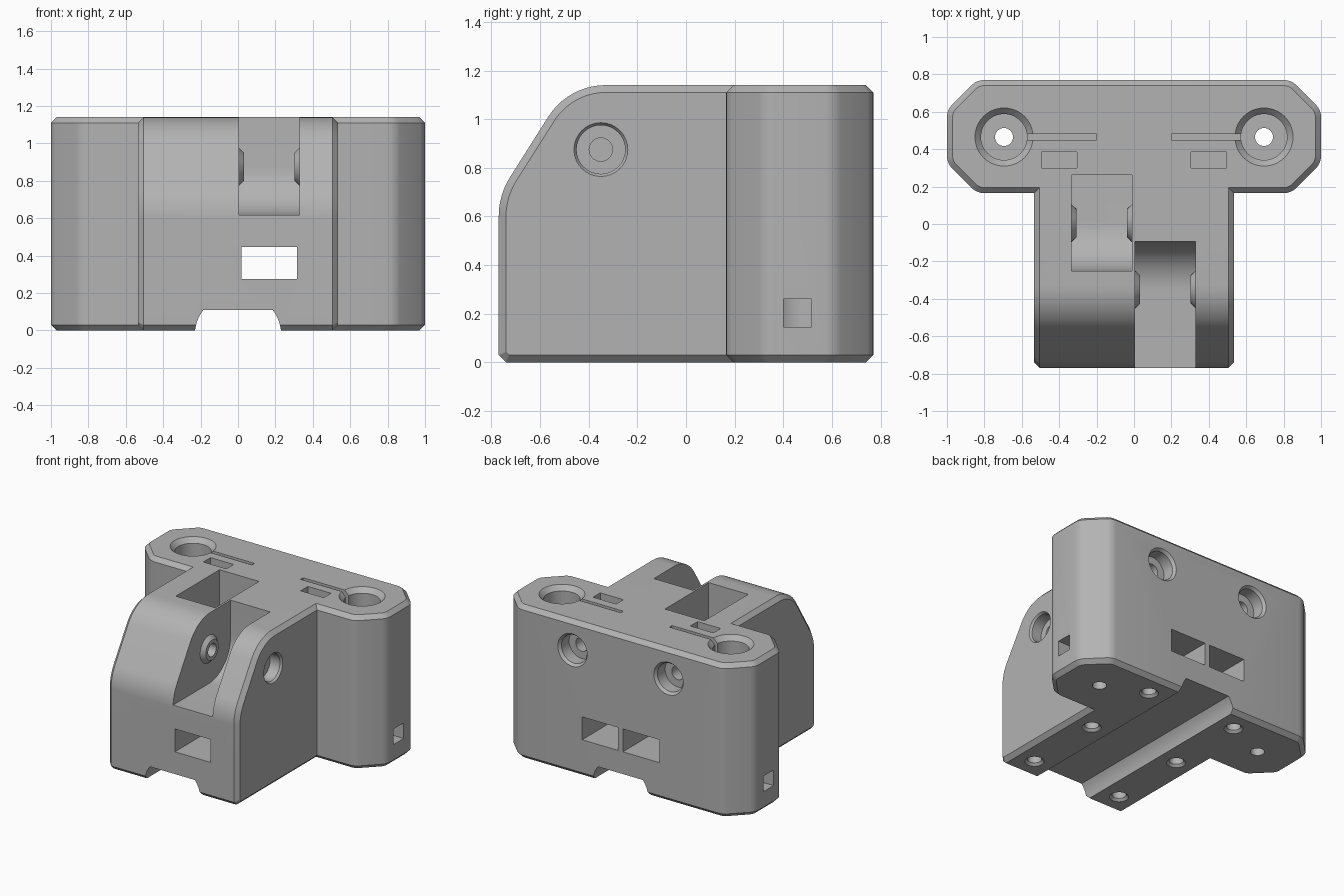
import bpy, bmesh, math
from mathutils import Matrix

cube = bpy.data.objects.get("Cube")
if cube:
    bpy.data.objects.remove(cube, do_unlink=True)

grey = bpy.data.materials.new("mid_grey")
grey.use_nodes = True
grey.diffuse_color = (0.45, 0.45, 0.45, 1)
grey.node_tree.nodes["Principled BSDF"].inputs["Base Color"].default_value = grey.diffuse_color

TOP = 1.14
EDGE = 0.03


def finish(bm, name):
    bmesh.ops.recalc_face_normals(bm, faces=bm.faces[:])
    mesh = bpy.data.meshes.new(name)
    bm.to_mesh(mesh)
    bm.free()
    mesh.materials.append(grey)
    obj = bpy.data.objects.new(name, mesh)
    bpy.context.collection.objects.link(obj)
    return obj


def prism(name, points, axis, lo, hi, chamfer=0, rounding=0):
    """Extrude a 2D outline along an axis, with optional edge treatment."""
    place = {"X": lambda a, b: (lo, a, b),
             "Y": lambda a, b: (a, lo, b),
             "Z": lambda a, b: (a, b, lo)}[axis]
    index = "XYZ".index(axis)
    bm = bmesh.new()
    face = bm.faces.new([bm.verts.new(place(a, b)) for a, b in points])
    ext = bmesh.ops.extrude_face_region(bm, geom=[face])
    for v in ext["geom"]:
        if isinstance(v, bmesh.types.BMVert):
            v.co[index] = hi
    bmesh.ops.recalc_face_normals(bm, faces=bm.faces[:])

    def is_side(e):
        return abs(e.verts[0].co[index] - e.verts[1].co[index]) > 0.001
    if rounding:
        bmesh.ops.bevel(bm, geom=[e for e in bm.edges if is_side(e)], offset=rounding,
                        segments=4, profile=0.5, affect="EDGES")
    if chamfer:
        bmesh.ops.bevel(bm, geom=[e for e in bm.edges if not is_side(e)], offset=chamfer,
                        segments=1, affect="EDGES")
    return finish(bm, name)


def box(name, x, y, z):
    return prism(name, [(x[0], y[0]), (x[1], y[0]), (x[1], y[1]), (x[0], y[1])], "Z", *z)


def cone(name, axis, start, length, r1, r2, sides=32):
    """Frustum from a start point; a negative length runs the other way."""
    bm = bmesh.new()
    bmesh.ops.create_cone(bm, cap_ends=True, segments=sides, radius1=r1, radius2=r2,
                          depth=abs(length))
    bmesh.ops.translate(bm, verts=bm.verts, vec=(0, 0, abs(length) / 2))
    if length < 0:
        bmesh.ops.rotate(bm, verts=bm.verts, matrix=Matrix.Rotation(math.pi, 3, "X"))
    turn = {"X": Matrix.Rotation(math.pi / 2, 3, "Y"),
            "Y": Matrix.Rotation(-math.pi / 2, 3, "X"),
            "Z": Matrix.Identity(3)}[axis]
    bmesh.ops.rotate(bm, verts=bm.verts, matrix=turn)
    bmesh.ops.translate(bm, verts=bm.verts, vec=start)
    return finish(bm, name)


def combine(other, operation="DIFFERENCE"):
    mod = body.modifiers.new("cut", "BOOLEAN")
    mod.operation = operation
    mod.solver = "EXACT"
    mod.object = other
    bpy.context.view_layer.objects.active = body
    bpy.ops.object.modifier_apply(modifier=mod.name)
    bpy.data.objects.remove(other, do_unlink=True)


def arc(cx, cy, r, start, end, steps=10):
    angles = [math.radians(start + (end - start) * i / steps) for i in range(steps + 1)]
    return [(cx + r * math.cos(a), cy + r * math.sin(a)) for a in angles]


# Wide back block with cut corners
outline = [(-0.84, 0.77), (-1, 0.61), (-1, 0.325), (-0.84, 0.165),
           (0.84, 0.165), (1, 0.325), (1, 0.61), (0.84, 0.77)]
body = prism("mount_body", outline, "Z", 0, TOP, EDGE, 0.035)

# Front arm with a rounded nose
nose = ([(0.5, 0), (-0.77 + EDGE, 0), (-0.77, EDGE)]
        + arc(-0.465, 0.6, 0.305, 180, 147.6)
        + arc(-0.33, 0.86, 0.28, 147.6, 90) + [(0.5, TOP)])
combine(prism("front_arm", nose, "X", -0.535, 0.535, EDGE), "UNION")

# Channel along the underside
tunnel = [(0.235, -0.1)] + arc(0, -0.03, 0.232, 7, 37, 6)
tunnel += [(-x, z) for x, z in reversed(tunnel)]
combine(prism("channel", tunnel, "Y", -1, 1))

# Front pulley slot, open at the front, and rear pulley slot, open above
FRONT_AXIS, REAR_AXIS, R = (-0.35, 0.875), (0.005, 0.53), 0.257
front_slot = [(-1, 0.618)] + arc(*FRONT_AXIS, R, 270, 360, 12) + [(-0.093, 1.3), (-1, 1.3)]
combine(prism("front_slot", front_slot, "X", 0.005, 0.33))
rear_slot = arc(*REAR_AXIS, R, 180, 270, 12) + [(0.262, 0.273), (0.262, 1.3), (-0.252, 1.3)]
combine(prism("rear_slot", rear_slot, "X", -0.335, -0.01))

# Belt passages
combine(box("front_belt_passage", (0.02, 0.315), (-1, 1), (0.275, 0.445)))
combine(box("rear_belt_passage", (-0.32, -0.02), (0.1, 1), (0.275, 0.445)))

# Bearing bosses inside the slots, then the screw holes through them
for (y, z), left, right, side in ((FRONT_AXIS, 0.005, 0.33, 1), (REAR_AXIS, -0.335, -0.01, -1)):
    combine(cone("boss", "X", (left - 0.01, y, z), 0.038, 0.112, 0.075), "UNION")
    combine(cone("boss", "X", (right + 0.01, y, z), -0.038, 0.112, 0.075), "UNION")
    combine(cone("screw_hole", "X", (side * 0.6, y, z), -side * 0.85, 0.048, 0.048))
    combine(cone("screw_head", "X", (side * 0.6, y, z), -side * 0.16, 0.1, 0.1))
    combine(cone("screw_rim", "X", (side * 0.545, y, z), -side * 0.025, 0.118, 0.1))

for s in (-1, 1):
    # Rod sockets with a chamfered mouth, small drain hole and side window
    x, y = s * 0.695, 0.465
    combine(cone("rod_socket", "Z", (x, y, 0.145), 1.1, 0.123, 0.123, 48))
    combine(cone("rod_mouth", "Z", (x, y, TOP + 0.005), -0.045, 0.16, 0.118, 48))
    combine(cone("drain_hole", "Z", (x, y, -0.1), 0.4, 0.048, 0.048))
    xs = sorted((s * 0.7, s * 1.1))
    combine(box("side_window", xs, (0.4, 0.517), (0.145, 0.26)))
    # Clamp slit, nut pocket and clamp screw
    xs = sorted((s * 0.2, s * 0.62))
    combine(box("clamp_slit", xs, (0.45, 0.48), (0.6, 1.3)))
    xs = sorted((s * 0.305, s * 0.495))
    combine(box("nut_pocket", xs, (0.3, 0.385), (0.82, 1.3)))
    combine(cone("clamp_hole", "Y", (s * 0.395, 0.25, 0.92), 0.6, 0.05, 0.05))
    combine(cone("clamp_head", "Y", (s * 0.395, 0.66, 0.92), 0.2, 0.105, 0.105))
    combine(cone("clamp_rim", "Y", (s * 0.395, 0.775, 0.92), -0.025, 0.125, 0.105))
    # Blind mounting holes underneath
    for y in (-0.6, 0, 0.6):
        combine(cone("mount_hole", "Z", (s * 0.372, y, -0.1), 0.5, 0.048, 0.048))
        combine(cone("mount_rim", "Z", (s * 0.372, y, -0.005), 0.025, 0.07, 0.045))

# Smooth curves, crisp edges
bpy.ops.object.select_all(action="DESELECT")
body.select_set(True)
bpy.context.view_layer.objects.active = body
bpy.ops.object.shade_smooth_by_angle(angle=math.radians(30))
